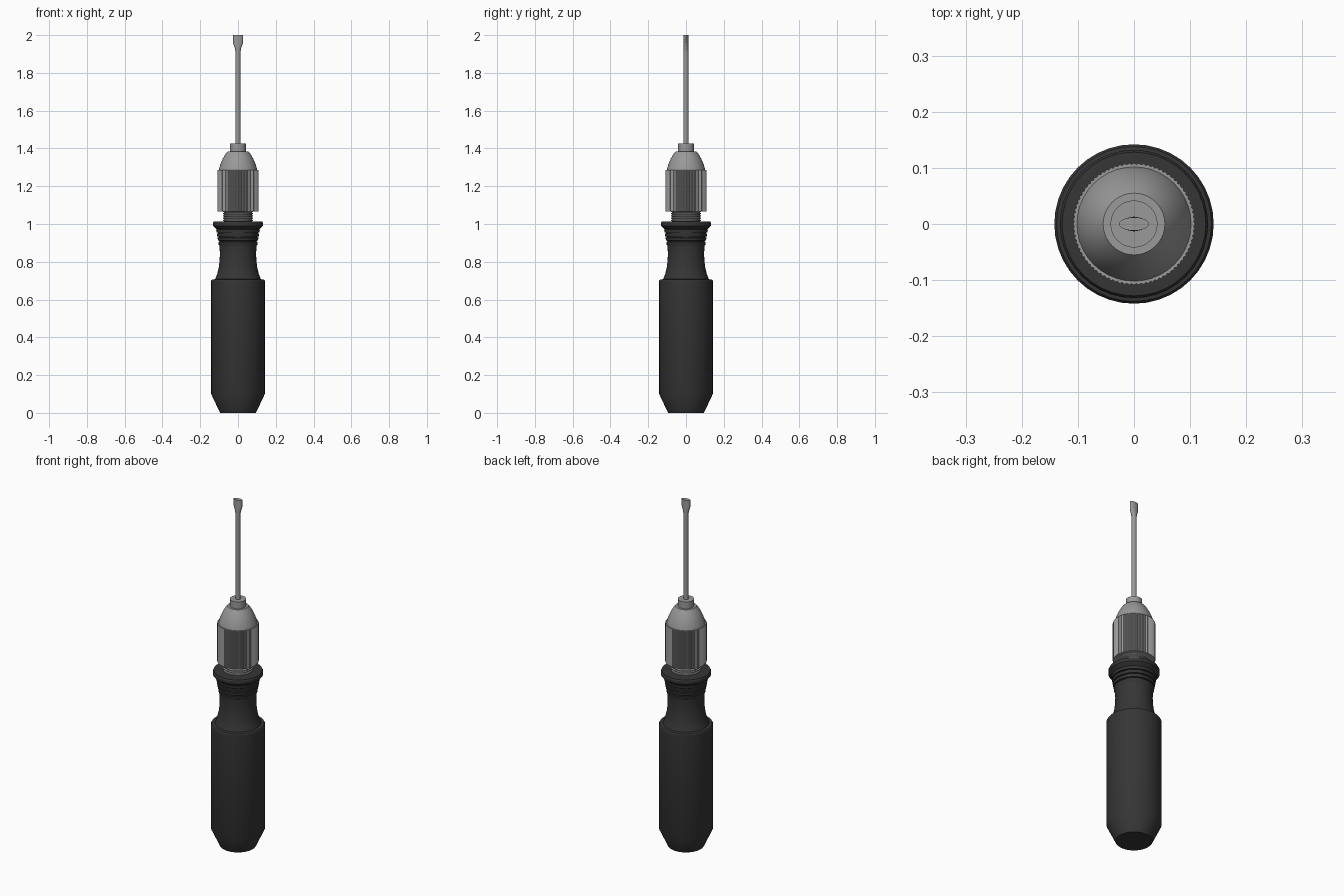
import bpy
import bmesh
from math import cos, sin, pi

cube = bpy.data.objects.get("Cube")
if cube:
    bpy.data.objects.remove(cube, do_unlink=True)


def make_material(name, color):
    mat = bpy.data.materials.new(name)
    mat.use_nodes = True
    mat.diffuse_color = color
    mat.node_tree.nodes["Principled BSDF"].inputs["Base Color"].default_value = color
    return mat


black = make_material("black rubber", (0.036, 0.036, 0.036, 1))
steel = make_material("grey steel", (0.32, 0.32, 0.32, 1))


def loft(name, rings, mat, sides=40, rib=0.0):
    """Stack elliptical rings (x radius, y radius, z) into a capped solid."""
    bm = bmesh.new()
    loops = []
    for rx, ry, z in rings:
        loop = []
        for i in range(sides):
            a = 2 * pi * i / sides
            k = 1 - rib * (i % 2)
            loop.append(bm.verts.new((rx * k * cos(a), ry * k * sin(a), z)))
        loops.append(loop)
    for low, high in zip(loops, loops[1:]):
        for i in range(sides):
            j = (i + 1) % sides
            bm.faces.new((low[i], low[j], high[j], high[i]))
    bm.faces.new(loops[0][::-1])
    bm.faces.new(loops[-1])
    mesh = bpy.data.meshes.new(name)
    bm.to_mesh(mesh)
    bm.free()
    mesh.materials.append(mat)
    obj = bpy.data.objects.new(name, mesh)
    bpy.context.collection.objects.link(obj)
    bpy.ops.object.select_all(action='DESELECT')
    obj.select_set(True)
    bpy.context.view_layer.objects.active = obj
    bpy.ops.object.shade_smooth_by_angle(angle=pi / 7)
    return obj


def lathe(name, profile, mat, **options):
    return loft(name, [(r, r, z) for r, z in profile], mat, **options)


# Grip: tapered butt, straight body, shoulder and waist
grip = [(0.095, 0), (0.142, 0.1), (0.142, 0.7), (0.138, 0.706), (0.121, 0.708),
        (0.11, 0.735), (0.102, 0.77), (0.097, 0.81), (0.096, 0.85), (0.099, 0.885)]
# Finger ridges flaring towards the collar
for i in range(4):
    z = 0.89 + 0.022 * i
    r = 0.102 + 0.004 * i
    grip += [(r, z), (r + 0.002, z + 0.015), (r - 0.004, z + 0.017), (r - 0.004, z + 0.021)]
lathe("grip", grip, black)

# Rounded collar at the top of the grip
lathe("grip_collar", [(0.112, 0.972), (0.125, 0.983), (0.132, 0.99), (0.132, 1.005),
                      (0.128, 1.013), (0.112, 1.014)], black)

# Threaded neck
thread = [(0.074, 1.0)]
for i in range(5):
    z = 1.014 + 0.012 * i
    thread += [(0.074, z), (0.08, z + 0.003), (0.08, z + 0.007), (0.074, z + 0.01)]
lathe("threaded_neck", thread, steel)

# Knurled chuck sleeve, domed nose and collet
lathe("chuck_sleeve", [(0.109, 1.065), (0.109, 1.286)], steel, sides=160, rib=0.025)
lathe("chuck_nose", [(0.103, 1.28), (0.1, 1.295), (0.092, 1.32), (0.081, 1.345),
                     (0.068, 1.368), (0.055, 1.385)], steel)
lathe("collet", [(0.042, 1.38), (0.042, 1.425)], steel, sides=32)

# Shaft and flattened blade
lathe("shaft", [(0.0132, 1.42), (0.0132, 1.92)], steel, sides=16)
loft("blade", [(0.0132, 0.0132, 1.91), (0.016, 0.013, 1.93), (0.025, 0.0125, 1.955),
               (0.0265, 0.012, 1.962), (0.0265, 0.012, 2.0)], steel, sides=24)
